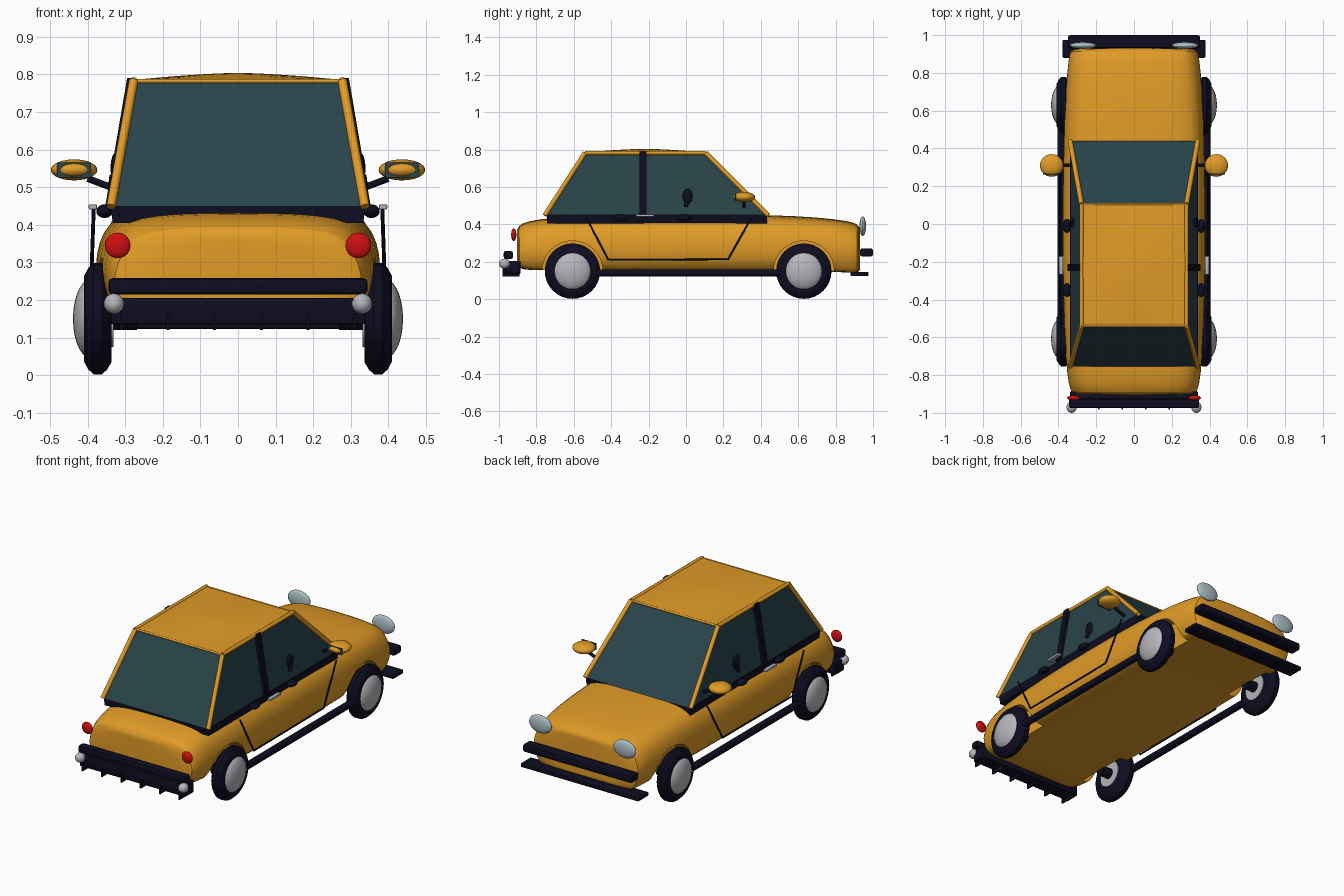
import bpy, bmesh, math
from mathutils import Vector

if "Cube" in bpy.data.objects:
    bpy.data.objects.remove(bpy.data.objects["Cube"])

def mat(name, r, g, b):
    m = bpy.data.materials.new(name)
    m.diffuse_color = (r, g, b, 1)
    m.use_nodes = True
    m.node_tree.nodes["Principled BSDF"].inputs["Base Color"].default_value = m.diffuse_color
    return m

PAINT = mat("amber paint", 0.75, 0.33, 0.02)
GLASS = mat("tinted glass", 0.022, 0.058, 0.068)
DARK = mat("dark trim", 0.004, 0.004, 0.015)
METAL = mat("pale metal", 0.47, 0.47, 0.50)
LENS = mat("lamp glass", 0.42, 0.53, 0.56)
RED = mat("red lens", 0.62, 0.005, 0.006)

def finish(name, bm, material, smooth=True):
    bmesh.ops.recalc_face_normals(bm, faces=bm.faces)
    me = bpy.data.meshes.new(name)
    bm.to_mesh(me)
    bm.free()
    me.materials.append(material)
    ob = bpy.data.objects.new(name, me)
    bpy.context.collection.objects.link(ob)
    if smooth:
        shade(ob)
    return ob

def shade(ob, angle=40):
    bpy.ops.object.select_all(action='DESELECT')
    ob.select_set(True)
    bpy.context.view_layer.objects.active = ob
    bpy.ops.object.shade_smooth_by_angle(angle=math.radians(angle))

def box(name, lo, hi, material, bevel=0.0):
    bm = bmesh.new()
    bmesh.ops.create_cube(bm, size=1)
    for v in bm.verts:
        v.co = [(a + b) / 2 + c * (b - a) for a, b, c in zip(lo, hi, v.co)]
    if bevel:
        bmesh.ops.bevel(bm, geom=bm.edges[:], offset=bevel, segments=2, affect='EDGES', profile=0.5)
    return finish(name, bm, material)

def ball(name, c, r, material):
    bm = bmesh.new()
    bmesh.ops.create_uvsphere(bm, u_segments=24, v_segments=14, radius=1)
    for v in bm.verts:
        v.co = [c[i] + r[i] * v.co[i] for i in range(3)]
    return finish(name, bm, material)

def tube(name, points, r, material):
    cu = bpy.data.curves.new(name, 'CURVE')
    cu.dimensions = '3D'
    cu.bevel_depth = r
    cu.bevel_resolution = 2
    cu.use_fill_caps = True
    sp = cu.splines.new('POLY')
    sp.points.add(len(points) - 1)
    for p, co in zip(sp.points, points):
        p.co = (*co, 1)
    cu.materials.append(material)
    ob = bpy.data.objects.new(name, cu)
    bpy.context.collection.objects.link(ob)
    return ob

def lathe_x(name, profile, centre, side, material, n=32):
    # profile of (x offset, radius) spun about an axis along x
    bm = bmesh.new()
    rings = [[bm.verts.new((side * (centre[0] + x), centre[1] + r * math.cos(2 * math.pi * i / n),
                            centre[2] + r * math.sin(2 * math.pi * i / n))) for i in range(n)]
             for x, r in profile]
    for a, b in zip(rings, rings[1:]):
        for i in range(n):
            bm.faces.new((a[i], a[(i + 1) % n], b[(i + 1) % n], b[i]))
    bm.faces.new(rings[0])
    bm.faces.new(rings[-1])
    return finish(name, bm, material)

# Body shell: cross-sections lofted along y (y, half width, top z, bottom z)
STATIONS = [(-.905, .305, .365, .19), (-.895, .33, .395, .165), (-.85, .347, .417, .155),
            (-.72, .362, .438, .155), (-.4, .376, .450, .155), (0, .380, .453, .155),
            (.45, .374, .452, .155), (.72, .362, .437, .15), (.87, .347, .418, .142),
            (.92, .337, .402, .14), (.932, .315, .375, .16)]
bm = bmesh.new()
rings = []
for y, w, zt, zb in STATIONS:
    half = [(.30, zt), (.60, zt - .006), (.84, zt - .022), (.95, zt - .07), (1, zt - .13),
            (1, .25), (.97, .20), (.90, zb + .008), (.80, zb), (.4, zb)]
    pts = [(w * f, z) for f, z in half]
    pts += [(-x, z) for x, z in reversed(pts)]
    rings.append([bm.verts.new((x, y, z)) for x, z in pts])
for a, b in zip(rings, rings[1:]):
    for i in range(len(a)):
        j = (i + 1) % len(a)
        bm.faces.new((a[i], a[j], b[j], b[i]))
for r in (rings[0], rings[-1]):
    h = len(r) // 2
    for i in range(h - 1):
        bm.faces.new((r[i], r[i + 1], r[-2 - i], r[-1 - i]))
body = finish("body_shell", bm, PAINT)
body.modifiers.new("round", 'SUBSURF').levels = 1

# Wheels and wheel arches
WHEEL_Z = .15
TYRE = [(0, .075), (0, .115), (.012, .135), (.026, .148), (.048, .148), (.062, .135), (.073, .115), (.073, .09)]
for y, end in ((-.607, "rear"), (.63, "front")):
    for s, sd in ((1, "right"), (-1, "left")):
        tag = f"{end}_{sd}"
        cutter = lathe_x("arch_cutter_" + tag, [(0, .162), (.25, .162)], (.275, y, WHEEL_Z), s, PAINT)
        cutter.hide_render = True
        cutter.hide_set(True)
        mod = body.modifiers.new("arch", 'BOOLEAN')
        mod.object = cutter
        mod.solver = 'EXACT'
        lathe_x("tyre_" + tag, TYRE, (.336, y, WHEEL_Z), s, DARK)
        ball("hubcap_" + tag, (s * .393, y, WHEEL_Z), (.046, .104, .104), METAL)
        lathe_x("inner_rim_" + tag, [(0, .075), (.01, .075)], (.331, y, WHEEL_Z), s, METAL)
        lathe_x("axle_stub_" + tag, [(0, .03), (.07, .03)], (.268, y, WHEEL_Z), s, DARK, 16)

# Apply the arches so the smooth shading follows the cut edges
dg = bpy.context.evaluated_depsgraph_get()
cut = bpy.data.meshes.new_from_object(body.evaluated_get(dg))
body.modifiers.clear()
body.data = cut
shade(body)

# Cabin: tapered glass block
BASE = [(-.338, -.755), (.338, -.755), (.338, .44), (-.338, .44)]
TOP = [(-.278, -.54), (.278, -.54), (.278, .105), (-.278, .105)]
ZB, ZT = .448, .782
bm = bmesh.new()
lo = [bm.verts.new((x, y, ZB)) for x, y in BASE]
hi = [bm.verts.new((x, y, ZT)) for x, y in TOP]
for i in range(4):
    j = (i + 1) % 4
    bm.faces.new((lo[i], lo[j], hi[j], hi[i]))
bm.faces.new(lo)
bm.faces.new(hi)
finish("cabin_glass", bm, GLASS, False)

# Dark sill below the glass
bm = bmesh.new()
a = [bm.verts.new((x * .985, y * .985, .405)) for x, y in BASE]
b = [bm.verts.new((x * 1.005, y * .985, .452)) for x, y in BASE]
for i in range(4):
    j = (i + 1) % 4
    bm.faces.new((a[i], a[j], b[j], b[i]))
bm.faces.new(a)
bm.faces.new(b)
finish("window_sill", bm, DARK, False)

# Crowned roof panel
bm = bmesh.new()
bmesh.ops.create_grid(bm, x_segments=16, y_segments=16, size=1)
for v in bm.verts:
    u, w = v.co.x, v.co.y
    v.co = (u * .28, -.2175 + w * .3225, .785 + .019 * (1 - abs(u) ** 1.5) * (1 - abs(w) ** 1.5))
finish("roof_panel", bm, PAINT)

# Corner pillars and roof rails
for i in range(4):
    j = (i + 1) % 4
    tube("corner_pillar", [(*BASE[i], ZB), (*TOP[i], ZT)], .013, PAINT)
    tube("roof_rail", [(*TOP[i], ZT), (*TOP[j], ZT)], .006 if i % 2 == 0 else .011, PAINT)

for s, sd in ((1, "right"), (-1, "left")):
    # Centre pillar laid on the side glass
    bm = bmesh.new()
    bmesh.ops.create_cube(bm, size=1)
    for v in bm.verts:
        t = v.co.z + .5
        v.co = (s * (.342 - .058 * t + v.co.x * .022), -.23 + v.co.y * .036, .45 + .34 * t)
    finish("centre_pillar_" + sd, bm, DARK, False)
    # Door seam, handle, hinge pads and window knob
    seam = [(-.53, .43), (-.415, .21), (.225, .213), (.352, .44)]
    tube("door_seam_" + sd, [(s * (.392 if z < .3 else .384), y, z) for y, z in seam], .005, DARK)
    box("door_handle_" + sd, sorted_lo := (min(s * .375, s * .397), -.268, .441),
        (max(s * .375, s * .397), -.17, .454), METAL, .003)
    for y in (-.35, -.01):
        ball("hinge_pad_" + sd, (s * .355, y, .436), (.022, .038, .018), DARK)
    ball("window_knob_" + sd, (s * .327, .008, .55), (.012, .027, .04), DARK)
    tube("window_knob_stem_" + sd, [(s * .331, .006, .53), (s * .336, .0, .495)], .011, DARK)
    # Side rail below the doors
    tube("side_rail_" + sd, [(s * .385, -.56, .14), (s * .385, .57, .14)], .02, DARK)
    # Wing mirror
    ball("mirror_shell_" + sd, (s * .436, .31, .546), (.062, .06, .028), PAINT)
    box("mirror_glass_" + sd, (s * .436 - .045, .262, .526), (s * .436 + .045, .268, .565), GLASS)
    tube("mirror_arm_" + sd, [(s * .40, .31, .523), (s * .325, .31, .495)], .009, DARK)
    # Lamps
    ball("tail_lamp_" + sd, (s * .32, -.921, .345), (.034, .014, .034), RED)
    ball("headlamp_" + sd, (s * .27, .945, .39), (.072, .018, .052), LENS)
    lathe_x("fog_lamp_" + sd, [(-.0, .001), (.001, .001)], (.33, -.95, .19), s, METAL, 8)
    ball("rear_lamp_" + sd, (s * .33, -.97, .19), (.027, .03, .027), METAL)

# Rear bumper, lower valance and fins
box("rear_bumper", (-.345, -.975, .215), (.345, -.925, .258), DARK, .012)
box("rear_valance", (-.338, -.965, .135), (.338, -.885, .205), DARK, .006)
for k in range(6):
    x = -.31 + k * .124
    box("rear_fin", (x - .004, -.982, .12), (x + .004, -.89, .165), DARK)

# Front bumper and splitter
box("front_bumper", (-.35, .93, .228), (.35, 1.0, .272), DARK, .012)
box("front_splitter", (-.378, .88, .123), (.378, .975, .146), DARK, .006)
